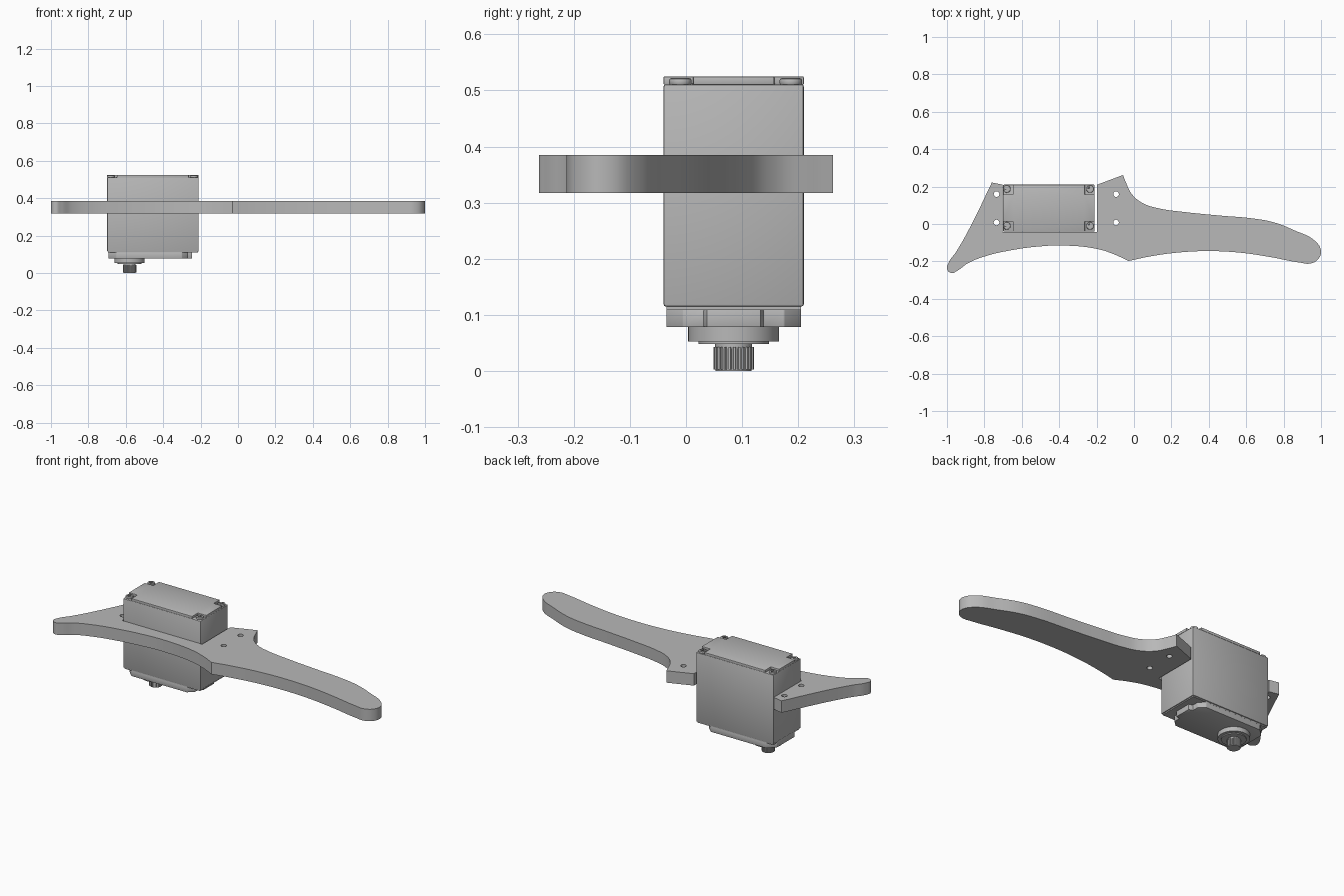
import bpy, bmesh
from math import cos, sin, pi

cube = bpy.data.objects.get("Cube")
if cube:
    bpy.data.objects.remove(cube, do_unlink=True)

grey = bpy.data.materials.new("plain grey")
grey.use_nodes = True
colour = (0.48, 0.48, 0.48, 1)
grey.diffuse_color = colour
grey.node_tree.nodes["Principled BSDF"].inputs["Base Color"].default_value = colour


def select(obj):
    bpy.ops.object.select_all(action='DESELECT')
    obj.select_set(True)
    bpy.context.view_layer.objects.active = obj


def finish(obj, bevel=0, angle=0.5):
    select(obj)
    if bevel:
        mod = obj.modifiers.new("bevel", 'BEVEL')
        mod.width, mod.segments, mod.limit_method = bevel, 2, 'ANGLE'
        bpy.ops.object.modifier_apply(modifier=mod.name)
    obj.data.materials.clear()
    obj.data.materials.append(grey)
    bpy.ops.object.shade_smooth_by_angle(angle=angle)
    return obj


def prism(name, outline, bottom, top, bevel=0, angle=0.5):
    """Extrude a flat outline between two heights."""
    bm = bmesh.new()
    face = bm.faces.new([bm.verts.new((x, y, bottom)) for x, y in outline])
    new = bmesh.ops.extrude_face_region(bm, geom=[face])["geom"]
    verts = [v for v in new if isinstance(v, bmesh.types.BMVert)]
    bmesh.ops.translate(bm, verts=verts, vec=(0, 0, top - bottom))
    bmesh.ops.recalc_face_normals(bm, faces=bm.faces)
    mesh = bpy.data.meshes.new(name)
    bm.to_mesh(mesh)
    bm.free()
    obj = bpy.data.objects.new(name, mesh)
    bpy.context.collection.objects.link(obj)
    return finish(obj, bevel, angle)


def circle(cx, cy, radius, count=48):
    return [(cx + radius * cos(2 * pi * i / count),
             cy + radius * sin(2 * pi * i / count)) for i in range(count)]


def plus(cx, cy, w, d, notch):
    """Rectangle outline with a square notch in each corner."""
    a, b = w / 2, d / 2
    c, e = a - notch, b - notch
    quarter = [(a, e), (c, e), (c, b)]
    pts = quarter + [(-x, y) for x, y in reversed(quarter)]
    pts += [(-x, -y) for x, y in pts]
    return [(cx + x, cy + y) for x, y in pts]


def box(x0, x1, y0, y1):
    return [(x0, y0), (x1, y0), (x1, y1), (x0, y1)]


# Mounting arm: each run starts at a sharp corner and curves to the next run
runs = [
    [(-.76, .222)], [(-.703, .21)], [(-.703, -.043)], [(-.197, -.043)], [(-.197, .21)],
    [(-.059, .262), (-.045, .227), (-.01, .158), (.05, .11), (.136, .083), (.27, .064),
     (.46, .045), (.64, .029), (.75, .008), (.86, -.035), (.965, -.088), (.999, -.14),
     (.987, -.185), (.944, -.211), (.885, -.206), (.725, -.176), (.564, -.153),
     (.404, -.145), (.243, -.152), (.083, -.174)],
    [(-.03, -.198), (-.104, -.163), (-.195, -.134), (-.38, -.115), (-.505, -.12),
     (-.666, -.142), (-.8, -.174), (-.89, -.211), (-.945, -.25), (-.976, -.262),
     (-.999, -.242), (-.993, -.21), (-.95, -.147), (-.88, -.024)],
]
curve = bpy.data.curves.new("mounting_arm", 'CURVE')
curve.dimensions, curve.fill_mode = '2D', 'BOTH'
curve.extrude, curve.resolution_u = 0.034, 8


def add_spline(points):
    spline = curve.splines.new('BEZIER')
    spline.bezier_points.add(len(points) - 1)
    spline.use_cyclic_u = True
    for bp, (x, y, kind) in zip(spline.bezier_points, points):
        bp.co = (x, y, 0)
        bp.handle_left_type = bp.handle_right_type = kind


add_spline([(x, y, 'AUTO' if i else 'VECTOR')
            for run in runs for i, (x, y) in enumerate(run)])
# Four screw holes through the arm
for hx in (-.735, -.096):
    for hy in (.008, .16):
        add_spline([(x, y, 'AUTO') for x, y in circle(hx, hy, .015, 4)])
arm = bpy.data.objects.new("mounting_arm", curve)
bpy.context.collection.objects.link(arm)
arm.location.z = 0.351
select(arm)
bpy.ops.object.convert(target='MESH')
arm = bpy.context.view_layer.objects.active
bm = bmesh.new()
bm.from_mesh(arm.data)
bmesh.ops.remove_doubles(bm, verts=bm.verts, dist=0.0001)
bmesh.ops.recalc_face_normals(bm, faces=bm.faces)
bm.to_mesh(arm.data)
bm.free()
finish(arm)

# Motor housing with a raised lid notched at the corners
MX, MY = -.455, .085
prism("motor_housing", box(-.7, -.21, -.04, .21), .115, .511, .004)
prism("housing_lid", plus(MX, MY, .49, .25, .053), .51, .525, .002)

# Cross-slotted screws in the lid notches
for sx in (-.68, -.235):
    for sy in (-.01, .187):
        screw = prism("lid_screw", circle(sx, sy, .02, 32), .509, .522, .004)
        slot = prism("slot_cutter", plus(sx, sy, .026, .026, .0095), .516, .53)
        slot.hide_render = True
        select(screw)
        cut = screw.modifiers.new("slot", 'BOOLEAN')
        cut.operation, cut.object, cut.solver = 'DIFFERENCE', slot, 'EXACT'
        bpy.ops.object.modifier_apply(modifier=cut.name)
        bpy.data.objects.remove(slot, do_unlink=True)

# Gear cover beneath: chamfered at the shaft end, with a tongue at the other
half = [(-.245, .048), (-.268, .053), (-.268, .09), (-.3, .12), (-.65, .12), (-.692, .08)]
cover = [(x, MY + y) for x, y in half]
cover += [(x, MY - y) for x, y in reversed(half)]
prism("gear_cover", cover, .078, .11, .002)
prism("cover_rim", box(-.695, -.215, -.035, .205), .109, .116)

# Output shaft: boss, collar, neck and toothed spline
SX = -.58
prism("shaft_boss", circle(SX, MY, .081), .053, .079)
prism("shaft_collar", circle(SX, MY, .063), .048, .054)
prism("shaft_neck", circle(SX, MY, .033), .04, .049)
TEETH = 25
teeth = []
for i in range(TEETH):
    for offset, radius in ((0, .036), (.35, .036), (.5, .032), (.85, .032)):
        a = 2 * pi * (i + offset) / TEETH
        teeth.append((SX + radius * cos(a), MY + radius * sin(a)))
prism("output_spline", teeth, .003, .043, angle=.3)
prism("spline_tip", circle(SX, MY, .032), 0, .004)
